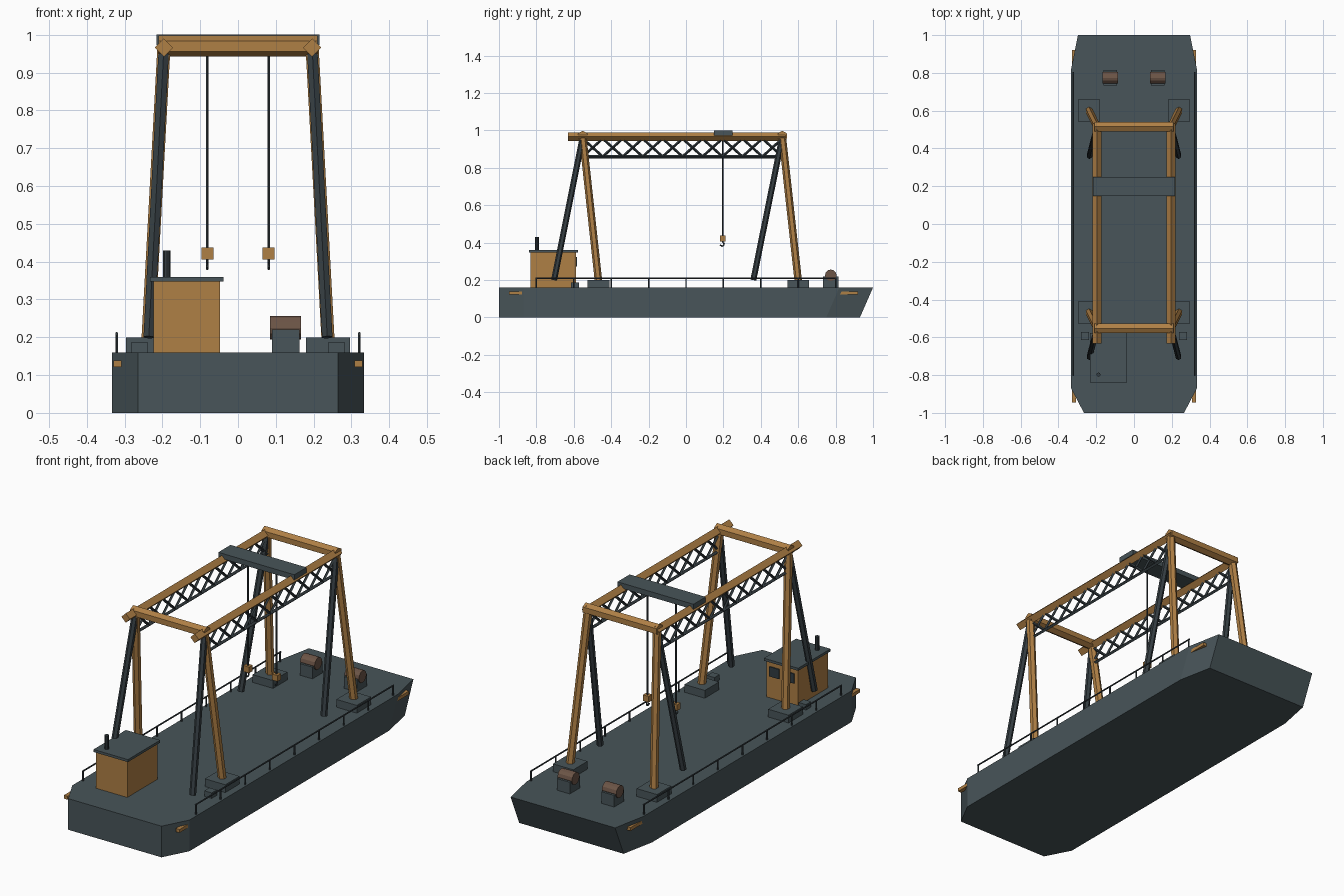
import bpy, bmesh, math
from mathutils import Vector

cube = bpy.data.objects.get("Cube")
if cube:
    bpy.data.objects.remove(cube, do_unlink=True)


def material(name, rgb):
    m = bpy.data.materials.new(name)
    m.use_nodes = True
    m.diffuse_color = (*rgb, 1)
    m.node_tree.nodes["Principled BSDF"].inputs["Base Color"].default_value = (*rgb, 1)
    return m


SLATE = material("slate_paint", (0.065, 0.09, 0.10))
OCHRE = material("ochre_paint", (0.43, 0.215, 0.06))
DARK = material("dark_steel", (0.036, 0.048, 0.055))
BROWN = material("rusty_drum", (0.15, 0.09, 0.062))
GLASS = material("window_glass", (0.03, 0.045, 0.055))


def finish(name, bm, mat):
    bmesh.ops.recalc_face_normals(bm, faces=bm.faces)
    mesh = bpy.data.meshes.new(name)
    bm.to_mesh(mesh)
    bm.free()
    mesh.materials.append(mat)
    ob = bpy.data.objects.new(name, mesh)
    bpy.context.collection.objects.link(ob)
    return ob


def box(name, lo, hi, mat):
    """Box between two opposite corners."""
    bm = bmesh.new()
    bmesh.ops.create_cube(bm, size=1)
    lo, hi = Vector(lo), Vector(hi)
    for v in bm.verts:
        v.co = (lo + hi) / 2 + v.co * (hi - lo)
    return finish(name, bm, mat)


def add_bar(bm, a, b, r, sides, turn=0):
    """Closed prism along the line a-b; turn rotates its section."""
    a, b = Vector(a), Vector(b)
    axis = (b - a).normalized()
    ref = Vector((0, 0, 1)) if abs(axis.z) < 0.9 else Vector((0, 1, 0))
    u = axis.cross(ref).normalized()
    w = u.cross(axis)
    rings = []
    for p in (a, b):
        angles = [turn + math.tau * i / sides for i in range(sides)]
        rings.append([bm.verts.new(p + r * (w * math.cos(t) + u * math.sin(t))) for t in angles])
    for i in range(sides):
        j = (i + 1) % sides
        bm.faces.new((rings[0][i], rings[0][j], rings[1][j], rings[1][i]))
    for ring in rings:
        bm.faces.new(ring)


def bars(name, lines, r, sides, mat, turn=0):
    bm = bmesh.new()
    for a, b in lines:
        add_bar(bm, a, b, r, sides, turn)
    return finish(name, bm, mat)


# Hull: chamfered plan, raked stern
DECK = 0.16
half = [(0.265, -1.0), (0.333, -0.87), (0.333, 0.82), (0.297, 1.0)]
plan = half + [(-x, y) for x, y in reversed(half)]
bm = bmesh.new()
top = [bm.verts.new((x, y, DECK)) for x, y in plan]
bottom = [bm.verts.new((x, y - 0.07 if y > 0 else y, 0)) for x, y in plan]
bm.faces.new(top)
bm.faces.new(bottom)
for i in range(len(plan)):
    j = (i + 1) % len(plan)
    bm.faces.new((top[i], top[j], bottom[j], bottom[i]))
finish("hull", bm, SLATE)

# Gantry dimensions
RAIL_X, RAIL_Z = 0.196, 0.966
FRONT, BACK = -0.552, 0.515
CHORD_Z, PANELS = 0.86, 10

for side, s in (("right", -1), ("left", 1)):
    x = s * RAIL_X
    # Main rail
    bars(f"{side}_rail", [((x, -0.632, RAIL_Z), (x, 0.533, RAIL_Z))], 0.024, 4, OCHRE)

    # Lattice truss below the rail
    step = (BACK - FRONT) / PANELS
    lattice = []
    for i in range(PANELS):
        y0, y1 = FRONT + i * step, FRONT + (i + 1) * step
        lattice.append(((x, y0, CHORD_Z), (x, y1, RAIL_Z - 0.01)))
        lattice.append(((x, y0, RAIL_Z - 0.01), (x, y1, CHORD_Z)))
    bars(f"{side}_truss_lattice", lattice, 0.007, 4, DARK)
    bars(f"{side}_truss_chord", [((x, FRONT, CHORD_Z), (x, BACK, CHORD_Z))], 0.009, 4, DARK)

    # Legs, braces and footings
    for end, y, foot_y, brace_y in (("front", FRONT, -0.468, -0.705), ("back", BACK, 0.6, 0.36)):
        head = (x, y, RAIL_Z)
        bars(f"{end}_{side}_leg", [((s * 0.238, foot_y, 0.195), head)], 0.02, 6, OCHRE)
        bars(f"{end}_{side}_brace", [((s * 0.236, brace_y, 0.2), head)], 0.016, 6, DARK)
        box(f"{end}_{side}_footing", (s * 0.18, foot_y - 0.058, DECK),
            (s * 0.296, foot_y + 0.058, 0.2), SLATE)

    # Mooring block and fenders
    box(f"{side}_mooring_block", (s * 0.239, -0.615, DECK), (s * 0.281, -0.573, 0.188), SLATE)
    box(f"{side}_bow_fender", (s * 0.308, -0.945, 0.122), (s * 0.329, -0.85, 0.139), OCHRE)
    box(f"{side}_stern_fender", (s * 0.308, 0.82, 0.122), (s * 0.329, 0.92, 0.139), OCHRE)

    # Deck railing
    rx = s * 0.321
    posts = [((rx, -0.8 + 0.2 * i, DECK), (rx, -0.8 + 0.2 * i, 0.21)) for i in range(9)]
    bars(f"{side}_railing", posts + [((rx, -0.805, 0.21), (rx, 0.805, 0.21))], 0.004, 6, DARK)

    # Hoist rope, block and hook
    hx, hy = s * 0.081, 0.197
    bars(f"{side}_rope", [((hx, hy, 0.43), (hx, hy, 0.98))], 0.004, 6, DARK)
    box(f"{side}_hook_block", (hx - 0.016, hy - 0.014, 0.406), (hx + 0.016, hy + 0.014, 0.437), OCHRE)
    arc = [(hx, hy, 0.41)]
    for i in range(7):
        t = math.radians(80 - 40 * i)
        arc.append((hx, hy - 0.004 + 0.011 * math.cos(t), 0.392 + 0.011 * math.sin(t)))
    bars(f"{side}_hook", list(zip(arc, arc[1:])), 0.004, 6, DARK)

    # Stern winch
    wx = s * 0.126
    box(f"{side}_winch_base", (wx - 0.036, 0.733, DECK), (wx + 0.036, 0.815, 0.22), SLATE)
    bars(f"{side}_winch_drum", [((wx - 0.041, 0.774, 0.225), (wx + 0.041, 0.774, 0.225))],
         0.031, 12, BROWN)

# Cross beams and trolley
for end, y in (("front", FRONT), ("back", BACK)):
    bars(f"{end}_cross_beam", [((-0.21, y, 0.97), (0.21, y, 0.97))], 0.028, 6, OCHRE)
box("trolley", (-0.216, 0.149, 0.973), (0.216, 0.248, 1.0), SLATE)

# Cabin with roof, funnel and aft windows
box("cabin", (-0.224, -0.832, DECK), (-0.047, -0.588, 0.347), OCHRE)
box("cabin_roof", (-0.233, -0.84, 0.347), (-0.038, -0.578, 0.36), SLATE)
bars("funnel", [((-0.188, -0.797, 0.35), (-0.188, -0.797, 0.43))], 0.0105, 10, DARK)
for i, cx in enumerate((-0.178, -0.093)):
    box(f"cabin_window_{i + 1}", (cx - 0.028, -0.59, 0.272), (cx + 0.028, -0.582, 0.322), GLASS)
